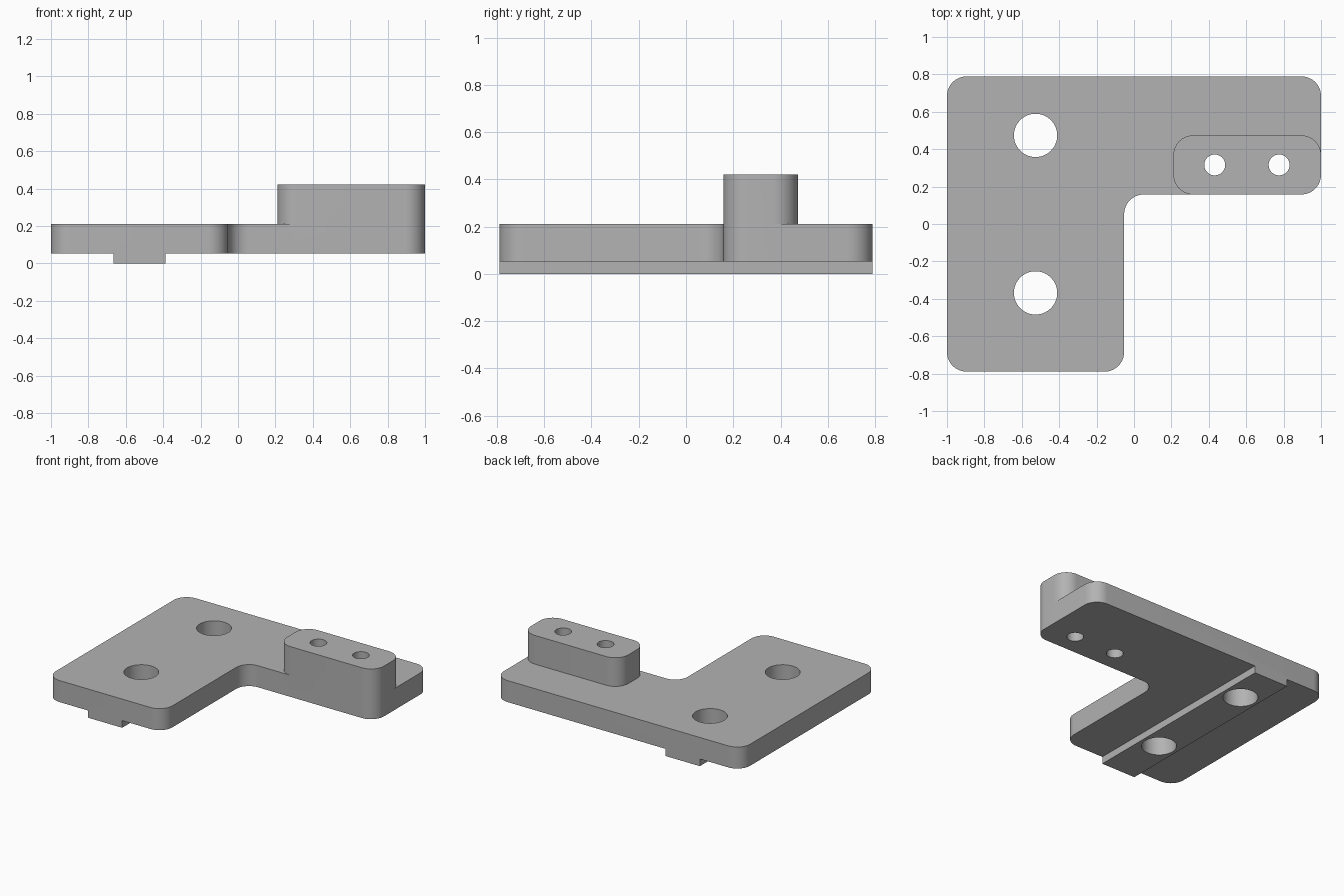
import bpy
import bmesh
from math import cos, sin, pi, radians
from mathutils import Vector

cube = bpy.data.objects.get("Cube")
if cube:
    bpy.data.objects.remove(cube, do_unlink=True)

U = 2 / 19                  # design unit
X0, Y0 = -1.0, -7.5 * U     # front right corner of the plate
Z_PLATE, Z_TOP, Z_BOSS = 0.5 * U, 2 * U, 4 * U

grey = bpy.data.materials.new("Plain grey")
grey.use_nodes = True
grey.diffuse_color = (0.45, 0.45, 0.45, 1)
grey.node_tree.nodes["Principled BSDF"].inputs["Base Color"].default_value = (0.45, 0.45, 0.45, 1)


def rounded(corners, r, steps=12):
    """Right-angled outline with every corner turned into an arc."""
    pts = []
    for i, c in enumerate(corners):
        p = Vector(c)
        a = (Vector(corners[i - 1]) - p).normalized() * r
        b = (Vector(corners[(i + 1) % len(corners)]) - p).normalized() * r
        for k in range(steps + 1):
            t = k / steps * pi / 2
            pts.append(p + a + b - b * cos(t) - a * sin(t))
    return pts


def circle(x, y, r, n=64):
    return [Vector((x + r * cos(2 * pi * k / n), y + r * sin(2 * pi * k / n))) for k in range(n)]


def prism(name, outline, z0, z1):
    """Extrude a flat outline, given in design units, between two heights."""
    bm = bmesh.new()
    face = bm.faces.new([bm.verts.new((X0 + p.x * U, Y0 + p.y * U, z0)) for p in outline])
    top = bmesh.ops.extrude_face_region(bm, geom=[face])["geom"]
    verts = [v for v in top if isinstance(v, bmesh.types.BMVert)]
    bmesh.ops.translate(bm, verts=verts, vec=(0, 0, z1 - z0))
    bmesh.ops.recalc_face_normals(bm, faces=bm.faces)
    mesh = bpy.data.meshes.new(name)
    bm.to_mesh(mesh)
    bm.free()
    mesh.materials.append(grey)
    obj = bpy.data.objects.new(name, mesh)
    bpy.context.collection.objects.link(obj)
    return obj


def combine(target, tool, operation):
    """Apply a boolean, then remove the tool."""
    mod = target.modifiers.new(operation, "BOOLEAN")
    mod.operation, mod.solver, mod.object = operation, "EXACT", tool
    bpy.context.view_layer.objects.active = target
    bpy.ops.object.modifier_apply(modifier=mod.name)
    bpy.data.objects.remove(tool, do_unlink=True)


# L-shaped plate
plate = prism("mounting_plate", rounded(
    [(0, 0), (9, 0), (9, 9), (19, 9), (19, 15), (0, 15)], 1), Z_PLATE, Z_TOP)

# Raised boss, flush with the front edge of the arm
boss = prism("raised_boss", rounded([(11.5, 9), (19, 9), (19, 12), (11.5, 12)], 1), Z_PLATE, Z_BOSS)
combine(plate, boss, "UNION")

# Guide rail under the plate
rail = prism("guide_rail", [Vector(p) for p in ((3.18, 0), (5.82, 0), (5.82, 15), (3.18, 15))],
             0, Z_PLATE + 0.02)
combine(plate, rail, "UNION")

# Two large holes through the rail, two small ones through the boss
for x, y, r in ((4.5, 4, 1.1), (4.5, 12, 1.1), (13.6, 10.5, 0.53), (16.87, 10.5, 0.53)):
    combine(plate, prism("hole_cutter", circle(x, y, r), -0.1, 0.6), "DIFFERENCE")

# Smooth arcs, sharp edges
bpy.ops.object.select_all(action="DESELECT")
plate.select_set(True)
bpy.context.view_layer.objects.active = plate
bpy.ops.object.shade_smooth_by_angle(angle=radians(30))
